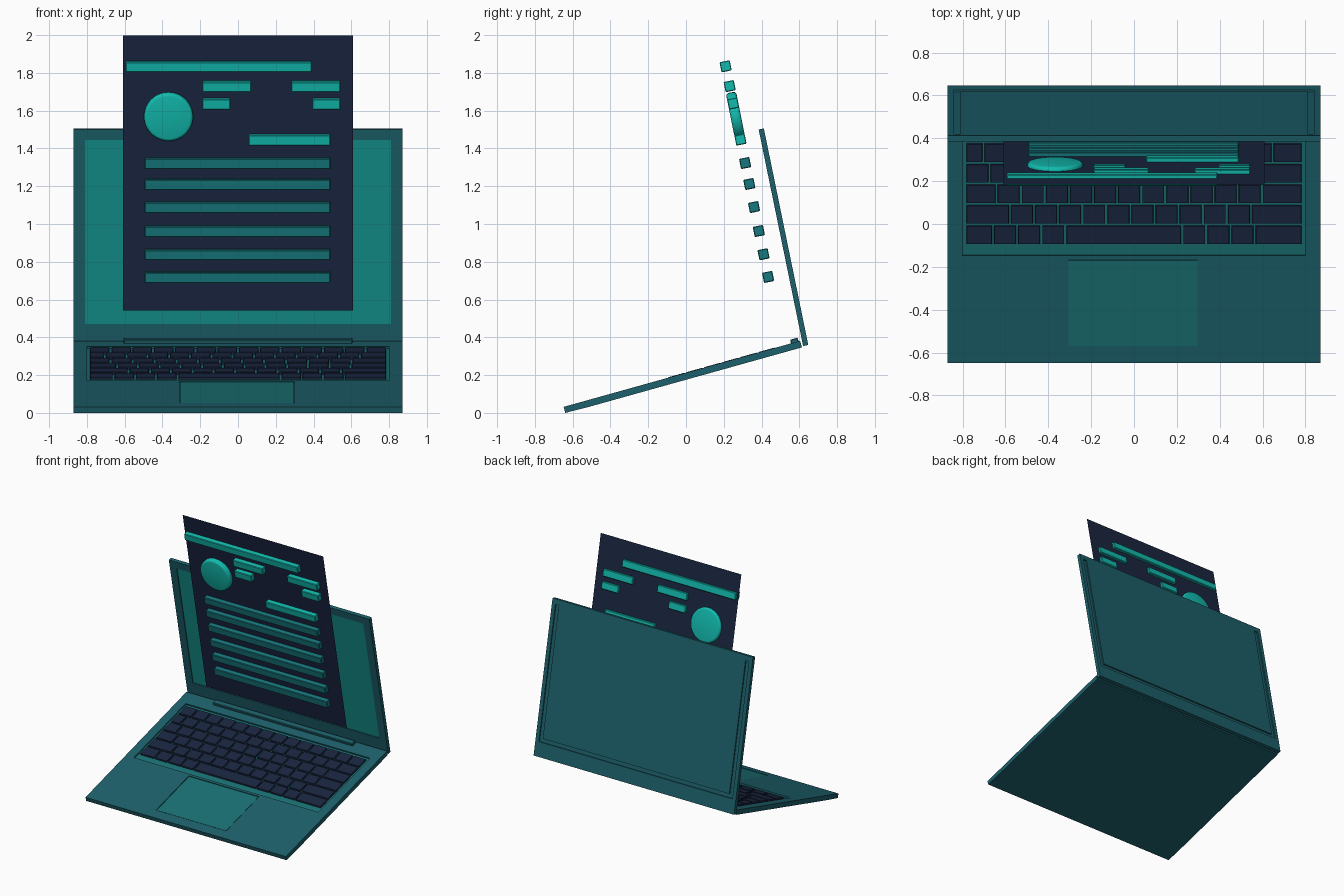
import bpy, bmesh
from math import radians, cos
from mathutils import Matrix, Vector

if "Cube" in bpy.data.objects:
    bpy.data.objects.remove(bpy.data.objects["Cube"])

def material(name, rgb):
    m = bpy.data.materials.new(name)
    m.diffuse_color = (*rgb, 1)
    m.use_nodes = True
    m.node_tree.nodes["Principled BSDF"].inputs["Base Color"].default_value = m.diffuse_color
    return m

BODY = material("body_teal", (0.012, 0.115, 0.145))
SCREEN = material("screen_teal", (0.007, 0.29, 0.27))
PAD = material("pad_teal", (0.01, 0.16, 0.17))
NAVY = material("navy", (0.01, 0.019, 0.052))
BRIGHT = material("bright_teal", (0.006, 0.50, 0.43))
LINE = material("line_teal", (0.008, 0.19, 0.21))

def frame(y, z, deg):
    return Matrix.Translation((0, y, z)) @ Matrix.Rotation(radians(deg), 4, 'X')

BASE = frame(-0.648, 0.0318, 15.6)   # y runs back along the deck, z is its normal
LID = frame(0.62, 0.354, 11.6)       # z runs up the lid, y points out the back
DOC = frame(0.471, 0.54, 11.4)       # z runs up the page

def finish(name, bm, M, mat):
    bmesh.ops.recalc_face_normals(bm, faces=bm.faces)
    me = bpy.data.meshes.new(name)
    bm.to_mesh(me)
    bm.free()
    ob = bpy.data.objects.new(name, me)
    ob.matrix_world = M
    me.materials.append(mat)
    bpy.context.collection.objects.link(ob)
    return ob

def add_box(bm, x, y, z):
    size = (x[1] - x[0], y[1] - y[0], z[1] - z[0])
    mid = ((x[0] + x[1]) / 2, (y[0] + y[1]) / 2, (z[0] + z[1]) / 2)
    return bmesh.ops.create_cube(bm, size=1, matrix=Matrix.Translation(mid) @ Matrix.Diagonal((*size, 1)))['verts']

def box(name, M, x, y, z, mat, bevel=0):
    bm = bmesh.new()
    add_box(bm, x, y, z)
    if bevel:
        bmesh.ops.bevel(bm, geom=bm.edges[:], offset=bevel, segments=1, affect='EDGES')
    return finish(name, bm, M, mat)

def cut(ob, M, x, y, z):
    cutter = box("cutter", M, x, y, z, ob.data.materials[0])
    cutter.hide_render = True
    mod = ob.modifiers.new("cut", 'BOOLEAN')
    mod.operation, mod.object, mod.solver = 'DIFFERENCE', cutter, 'EXACT'
    bpy.context.view_layer.objects.active = ob
    bpy.ops.object.modifier_apply(modifier=mod.name)
    bpy.data.objects.remove(cutter)

# Base: side profile with a tapered front lip, extruded across
bm = bmesh.new()
profile = [(0, 0), (0, -0.033), (0.13, -0.036), (1.30, -0.036), (1.30, 0)]
face = bm.faces.new([bm.verts.new((-0.87, u, v)) for u, v in profile])
ext = bmesh.ops.extrude_face_region(bm, geom=[face])
bmesh.ops.translate(bm, vec=(1.74, 0, 0), verts=[g for g in ext['geom'] if isinstance(g, bmesh.types.BMVert)])
base = finish("base", bm, BASE, BODY)
cut(base, BASE, (-0.80, 0.80), (0.519, 1.185), (-0.012, 0.05))
cut(base, BASE, (-0.31, 0.30), (0.076, 0.50), (-0.006, 0.05))
box("keyboard_tray", BASE, (-0.799, 0.799), (0.52, 1.184), (-0.013, -0.010), PAD)
box("trackpad", BASE, (-0.306, 0.296), (0.08, 0.496), (-0.007, -0.002), PAD)
box("hinge_bar", BASE, (-0.605, 0.605), (1.25, 1.292), (-0.005, 0.02), BODY, 0.004)

# Keys: rows of widths in key units, front to back
unit, pitch, gap = 0.1125, 0.0995, 0.005
rows = [
    [1.15, 1, 1, 1, 4.85, 1, 1, 1, 2],
    [1.85] + [1] * 10 + [2.15],
    [1.3] + [1] * 11 + [1.7],
    [1] + [1.0318] * 11 + [1.65],
    [0.75] + [1] * 12 + [1.25],
    [1] * 14,
]
bm = bmesh.new()
for r, row in enumerate(rows):
    x, u = -14 * unit / 2, 0.569 + r * pitch
    for w in row:
        verts = add_box(bm, (x + gap, x + w * unit - gap), (u + gap, u + pitch - gap), (-0.011, 0.002))
        mid = Vector((x + w * unit / 2, u + pitch / 2, 0))
        for v in verts:                      # taper the key tops
            if v.co.z > 0:
                v.co.x -= 0.002 if v.co.x > mid.x else -0.002
                v.co.y -= 0.002 if v.co.y > mid.y else -0.002
        x += w * unit
finish("keys", bm, BASE, NAVY)

# Lid: screen recess in front, grooves around the back panel
lid = box("lid", LID, (-0.87, 0.87), (0, 0.028), (0, 1.17), BODY)
cut(lid, LID, (-0.81, 0.81), (-0.02, 0.008), (0.118, 1.113))
for s in (-1, 1):
    cut(lid, LID, tuple(sorted((s * 0.81, s * 0.84))), (0.018, 0.05), (0.11, 1.13))
cut(lid, LID, (-0.811, 0.811), (0.018, 0.05), (0.11, 0.14))
box("screen", LID, (-0.809, 0.809), (0.005, 0.009), (0.119, 1.112), SCREEN)

# Floating page: a single sheet, seen from both sides
bm = bmesh.new()
bm.faces.new([bm.verts.new((x, 0.008, z)) for x, z in ((-0.61, 0), (0.61, 0), (0.61, 1.487), (-0.61, 1.487))])
finish("page", bm, DOC, NAVY)

def bar(name, x0, x1, z, mat):
    c, h = (z - 0.54) / cos(radians(11.4)), 0.0275
    box(name, DOC, (x0, x1), (-h, h), (c - h, c + h), mat, 0.004)

# Bars that pass through the page
bar("title_bar", -0.595, 0.39, 1.835, BRIGHT)
bar("left_label_upper", -0.188, 0.07, 1.73, BRIGHT)
bar("right_label_upper", 0.283, 0.542, 1.73, BRIGHT)
bar("left_label_lower", -0.188, -0.04, 1.638, BRIGHT)
bar("right_label_lower", 0.394, 0.542, 1.638, BRIGHT)
bar("subtitle_bar", 0.056, 0.489, 1.447, BRIGHT)
for i, z in enumerate((1.323, 1.212, 1.09, 0.963, 0.84, 0.72)):
    bar(f"text_line_{i + 1}", -0.495, 0.489, z, LINE)

# Round badge with a softened rim
bm = bmesh.new()
M = Matrix.Translation((-0.368, 0, (1.569 - 0.54) / cos(radians(11.4)))) @ Matrix.Rotation(radians(90), 4, 'X')
bmesh.ops.create_cone(bm, cap_ends=True, segments=32, radius1=0.13, radius2=0.13, depth=0.055, matrix=M)
rim = [e for e in bm.edges if any(len(f.verts) > 4 for f in e.link_faces)]
bmesh.ops.bevel(bm, geom=rim, offset=0.016, segments=3, profile=0.5, affect='EDGES')
badge = finish("round_badge", bm, DOC, BRIGHT)
bpy.ops.object.select_all(action='DESELECT')
badge.select_set(True)
bpy.context.view_layer.objects.active = badge
bpy.ops.object.shade_smooth_by_angle(angle=radians(35))
